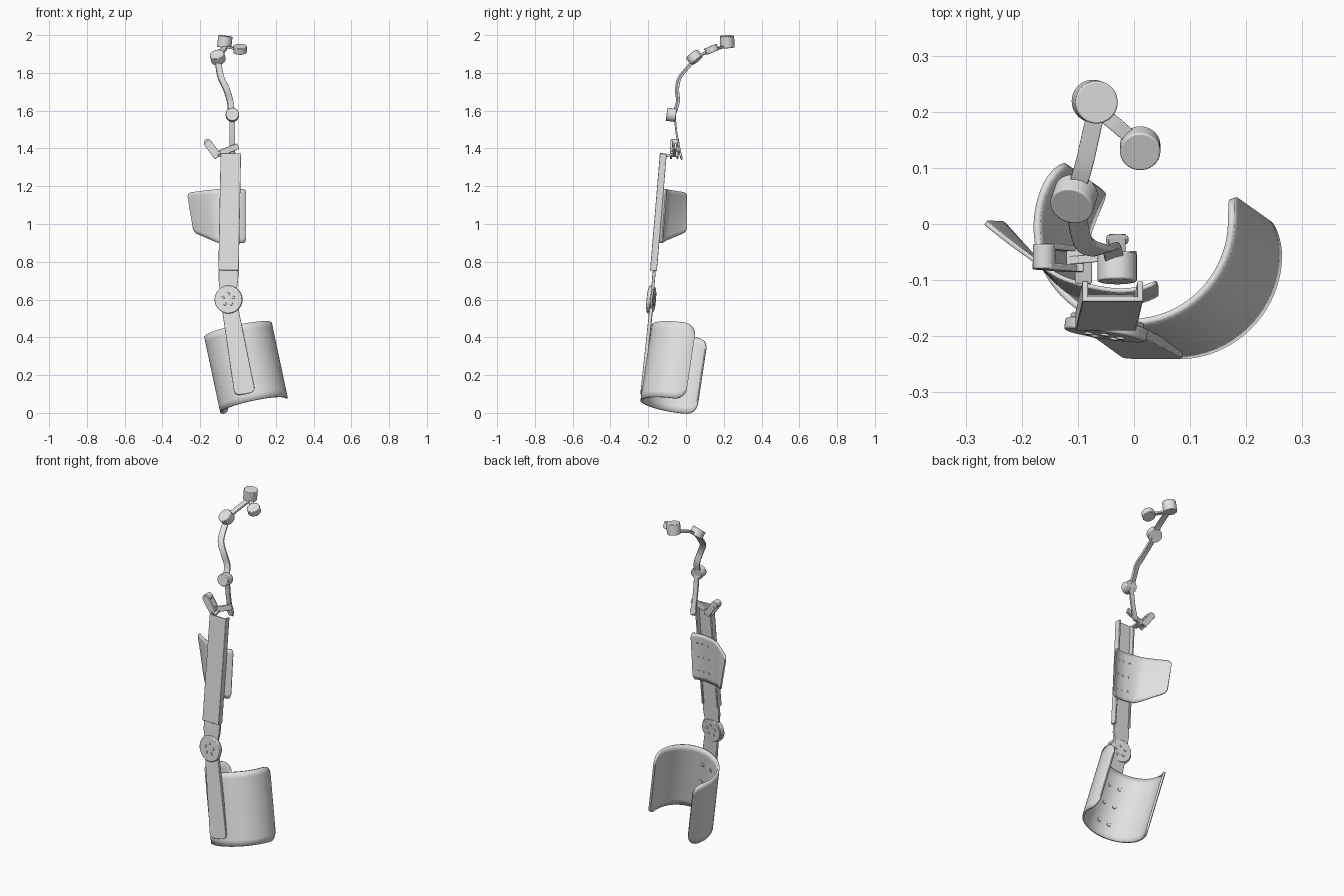
import bpy, bmesh, math
from mathutils import Vector, Matrix

if "Cube" in bpy.data.objects:
    bpy.data.objects.remove(bpy.data.objects["Cube"], do_unlink=True)

grey = bpy.data.materials.new("light_grey")
grey.use_nodes = True
grey.diffuse_color = (0.76, 0.76, 0.76, 1)
grey.node_tree.nodes["Principled BSDF"].inputs["Base Color"].default_value = grey.diffuse_color


def finish(name, bm, bevel=0.0):
    bmesh.ops.recalc_face_normals(bm, faces=bm.faces[:])
    me = bpy.data.meshes.new(name)
    bm.to_mesh(me)
    bm.free()
    ob = bpy.data.objects.new(name, me)
    bpy.context.collection.objects.link(ob)
    me.materials.append(grey)
    if bevel:
        mod = ob.modifiers.new("Bevel", "BEVEL")
        mod.width, mod.segments, mod.limit_method = bevel, 2, "ANGLE"
    bpy.ops.object.select_all(action="DESELECT")
    ob.select_set(True)
    bpy.context.view_layer.objects.active = ob
    bpy.ops.object.shade_smooth_by_angle(angle=math.radians(35))
    return ob


def frame(origin, up, face):
    """Matrix with local z along up and local -y towards face."""
    z = Vector(up).normalized()
    x = z.cross(Vector(face)).normalized()
    m = Matrix((x, z.cross(x), z)).transposed().to_4x4()
    m.translation = Vector(origin)
    return m


def cylinder(name, centre, axis, radius, depth, bevel=0.003, sides=40):
    bm = bmesh.new()
    bmesh.ops.create_cone(bm, cap_ends=True, segments=sides, radius1=radius, radius2=radius, depth=depth)
    bm.transform(Matrix.Translation(centre) @ Vector(axis).to_track_quat("Z", "Y").to_matrix().to_4x4())
    return finish(name, bm, bevel)


def plate(name, outline, thick, matrix, bevel=0.002):
    """Outline in local x, z, extruded from y = 0 to y = thick."""
    bm = bmesh.new()
    face = bm.faces.new([bm.verts.new((x, 0, z)) for x, z in outline])
    ext = bmesh.ops.extrude_face_region(bm, geom=[face])
    bmesh.ops.translate(bm, vec=(0, thick, 0), verts=[v for v in ext["geom"] if isinstance(v, bmesh.types.BMVert)])
    # keep the starting face so the plate is closed
    if not face.is_valid:
        bmesh.ops.holes_fill(bm, edges=bm.edges[:])
    bm.transform(matrix)
    return finish(name, bm, bevel)


def spline(a, b, c, d, t):
    return 0.5 * (2 * b + (c - a) * t + (2 * a - 5 * b + 4 * c - d) * t * t + (3 * b - a - 3 * c + d) * t ** 3)


def strap(name, points, width, thick, side):
    """Flat strip swept along a path, smoothed into a curve."""
    pts = [Vector(p) for p in points]
    if len(pts) > 2:
        ext = [2 * pts[0] - pts[1]] + pts + [2 * pts[-1] - pts[-2]]
        pts = [spline(*q, i / 6) for q in zip(ext, ext[1:], ext[2:], ext[3:]) for i in range(6)] + [pts[-1]]
    bm = bmesh.new()
    rings = []
    for i, p in enumerate(pts):
        tan = (pts[min(i + 1, len(pts) - 1)] - pts[max(i - 1, 0)]).normalized()
        s = Vector(side)
        s = (s - tan * s.dot(tan)).normalized()
        n = tan.cross(s)
        rings.append([bm.verts.new(p + s * a * width / 2 + n * b * thick / 2)
                      for a, b in ((-1, -1), (1, -1), (1, 1), (-1, 1))])
    for r, q in zip(rings, rings[1:]):
        for k in range(4):
            bm.faces.new((r[k], r[k - 1], q[k - 1], q[k]))
    bm.faces.new(rings[0])
    bm.faces.new(rings[-1])
    return finish(name, bm, 0.002)


def shell(name, surface, length, height, corner, thick, nu=64, nv=12):
    """Curved sheet with rounded corners; surface(u, v) gives points, u and v in 0..1."""
    bm = bmesh.new()
    rows = []
    for i in range(nu + 1):
        u = 0.5 - 0.5 * math.cos(math.pi * i / nu)
        edge = min(u, 1 - u) * length
        cut = 0.0
        if edge < corner:
            cut = (corner - math.sqrt(corner ** 2 - (corner - edge) ** 2)) / height
        rows.append([bm.verts.new(surface(u, cut + (1 - 2 * cut) * j / nv)) for j in range(nv + 1)])
    for a, b in zip(rows, rows[1:]):
        for j in range(nv):
            bm.faces.new((a[j], b[j], b[j + 1], a[j + 1]))
    mod = finish(name, bm).modifiers.new("Solidify", "SOLIDIFY")
    mod.thickness, mod.offset = thick, 0


# Lower cuff: tube open at the back, leaning along the lower bar
cuff_axis = Vector((0.085, -0.06, -0.4))
cuff = frame((0.0, 0.0, 0.44), -cuff_axis, (0, -1, 0))


def cuff_point(u, v, r=0.177):
    a = math.radians(140 + 238 * u)
    return cuff @ Vector((r * math.cos(a), r * math.sin(a), -cuff_axis.length * (1 - v)))


shell("lower_cuff", cuff_point, 0.735, 0.41, 0.06, 0.012)

# Rivets inside the cuff
for u in (0.46, 0.55):
    for v in (0.2, 0.48, 0.76):
        p, q = cuff_point(u, v, 0.169), cuff_point(u, v, 0.1)
        cylinder("cuff_rivet", p, q - p, 0.011, 0.006, 0.001, 16)

# Lower bar with rounded foot
knee = Vector((-0.05, -0.188, 0.6))
lower = frame(knee, (-0.087, 0.053, 0.5), (0, -1, 0))
foot = [(0.055 * math.copysign(abs(math.cos(a)) ** 0.5, math.cos(a)),
         -0.48 + 0.03 * math.sin(a)) for a in [math.pi * (1 + k / 12) for k in range(13)]]
plate("lower_bar", foot + [(0.042, 0), (-0.042, 0)], 0.018, lower)

# Knee joint with stacked discs and bolts
knee_axis = Vector((-0.15, -1, 0.09)).normalized()
cylinder("knee_disc", knee, knee_axis, 0.074, 0.022, 0.004, 56)
cylinder("knee_back_disc", knee - knee_axis * 0.014, knee_axis, 0.066, 0.012, 0.002, 56)
joint = frame(knee, (0, 0.09, 1), knee_axis)
for k in range(5):
    a = math.tau * k / 5 + 0.3
    p = joint @ Vector((0.03 * math.cos(a), 0, 0.03 * math.sin(a)))
    for offset in (0.0125, -0.021):
        cylinder("knee_bolt", p + knee_axis * offset, knee_axis, 0.008, 0.005, 0.001, 12)

# Upper channel, open at the back, with the sliding bar inside
upper = frame((-0.05, -0.19, 0.755), (0.012, 0.052, 0.62), (0, -1, 0))
h = 0.622
plate("channel_face", [(-0.053, 0), (0.053, 0), (0.053, h), (-0.053, h)], 0.009, upper)
for s in (-1, 1):
    x0, x1 = s * 0.054, s * 0.044
    plate("channel_wall", [(x0, 0), (x1, 0), (x1, h), (x0, h)], 0.036, upper)
plate("sliding_bar", [(-0.04, -0.14), (0.04, -0.14), (0.052, -0.05), (0.052, -0.005), (0.043, 0.0),
                      (0.043, 0.4), (-0.043, 0.4), (-0.043, 0.0), (-0.052, -0.005), (-0.052, -0.05)],
      0.016, upper @ Matrix.Translation((0, 0.014, 0)))

# Upper pad: curved sheet behind the channel
pad_path = [(-0.268, 0.008), (-0.2, -0.05), (-0.125, -0.107), (-0.05, -0.128), (0.005, -0.128), (0.042, -0.115)]


def pad_point(u, v):
    t = u * (len(pad_path) - 1)
    i = min(int(t), len(pad_path) - 2)
    c = spline(*[Vector(pad_path[max(0, min(len(pad_path) - 1, k))]) for k in range(i - 1, i + 3)], t - i)
    w = max(0, 1 - u / 0.45)
    low, high = 0.9 + 0.06 * w, 1.185 - 0.02 * w
    z = low + (high - low) * v
    return Vector((c.x + 0.035 * w * (1 - v), c.y + (z - 1.04) * 0.08 * (1 - w) - 0.005 * w, z))


shell("upper_pad", pad_point, 0.37, 0.27, 0.035, 0.008)
for u in (0.56, 0.68, 0.8):
    for v in (0.2, 0.5, 0.8):
        cylinder("pad_rivet", pad_point(u, v) + Vector((0, 0.004, 0)), (0, 1, -0.08), 0.005, 0.005, 0.001, 12)

# Top bracket: forked end and cross arm
strap("bracket_fork_front", [(-0.165, -0.075, 1.435), (-0.105, -0.08, 1.355)], 0.042, 0.012, (0.08, 0, 0.06))
strap("bracket_fork_back", [(-0.155, -0.04, 1.425), (-0.105, -0.045, 1.355)], 0.036, 0.01, (0.08, 0, 0.06))
strap("bracket_bridge", [(-0.105, -0.085, 1.37), (-0.105, -0.04, 1.37)], 0.03, 0.03, (1, 0, 0))
cylinder("bracket_end", (-0.16, -0.058, 1.43), (0, 1, 0), 0.02, 0.044, 0.002, 24)
strap("cross_arm", [(-0.115, -0.065, 1.368), (0.0, -0.055, 1.412)], 0.032, 0.014, (0, 0, 1))
strap("channel_mount", [(-0.09, -0.105, 1.36), (-0.09, -0.06, 1.37)], 0.03, 0.012, (1, 0, 0))

# Lower link and first hinge
strap("lower_link", [(-0.03, -0.06, 1.57), (-0.03, -0.047, 1.46), (-0.03, -0.022, 1.34)], 0.03, 0.01, (1, 0, 0))
cylinder("link_end", (-0.03, -0.028, 1.365), (0, 1, 0.25), 0.02, 0.012, 0.002, 24)
cylinder("first_hinge", (-0.03, -0.078, 1.578), (0, 1, -0.15), 0.035, 0.05)

# Curved link
strap("curved_link", [(-0.035, -0.06, 1.59), (-0.042, -0.043, 1.65), (-0.062, -0.047, 1.715),
                      (-0.09, -0.033, 1.775), (-0.102, 0.015, 1.835), (-0.105, 0.045, 1.87)], 0.034, 0.013, (1, 0.3, 0))

# Second hinge and the two end joints
cylinder("second_hinge", (-0.107, 0.045, 1.882), (-0.2, -0.6, 0.77), 0.039, 0.045)
strap("upper_link", [(-0.1, 0.07, 1.89), (-0.088, 0.11, 1.91), (-0.07, 0.19, 1.935)], 0.032, 0.013, (1, -0.2, 0))
cylinder("end_joint", (-0.07, 0.218, 1.965), (0.12, -0.04, 1), 0.038, 0.062)
strap("side_link", [(-0.06, 0.2, 1.937), (-0.03, 0.175, 1.932), (0.005, 0.145, 1.92)], 0.026, 0.012, (1, 1, 0))
cylinder("side_joint", (0.011, 0.135, 1.925), (0, -0.38, 0.92), 0.036, 0.036)
